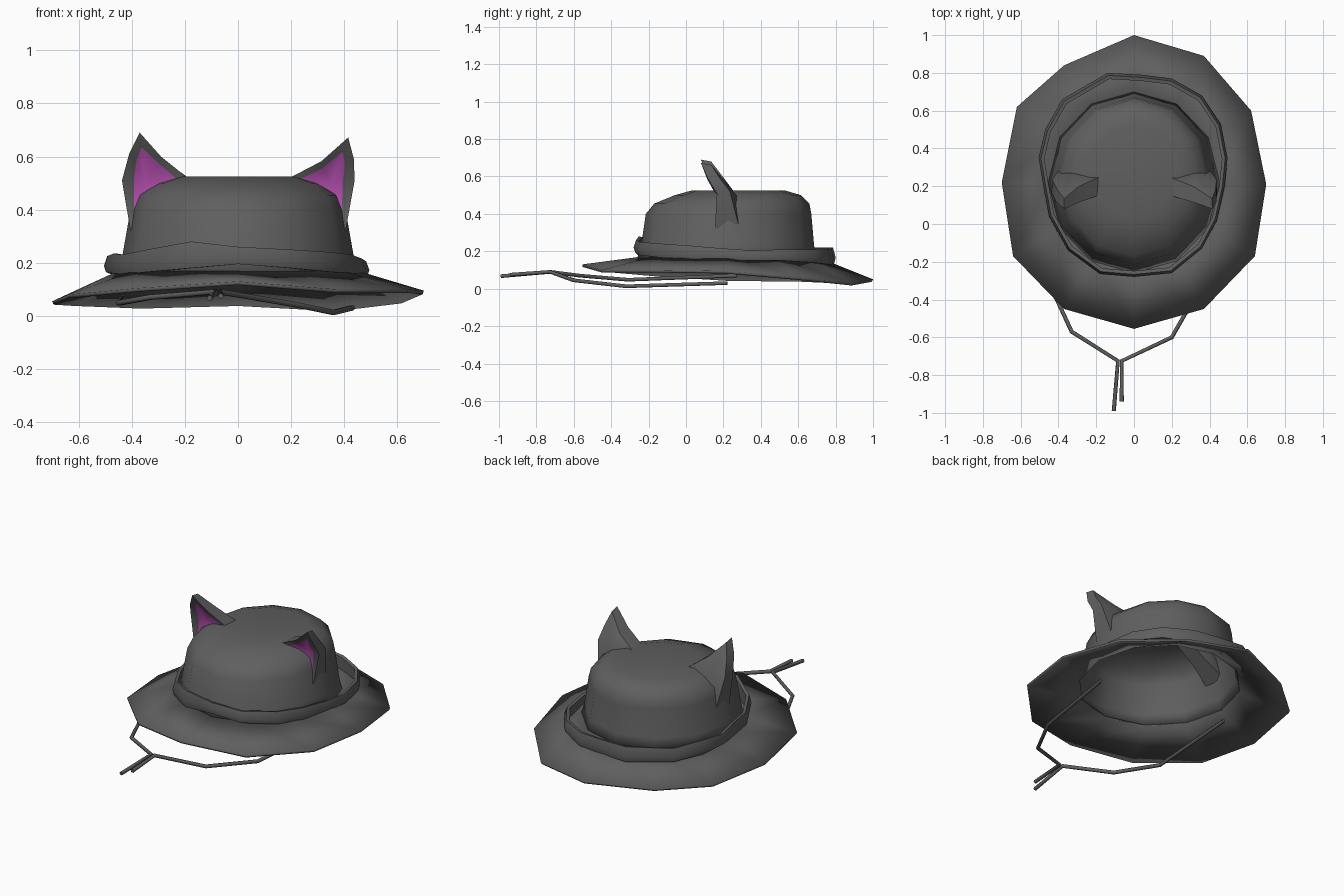
import bpy, bmesh, math
from mathutils import Vector

if "Cube" in bpy.data.objects:
    bpy.data.objects.remove(bpy.data.objects["Cube"])


def material(name, rgb):
    m = bpy.data.materials.new(name)
    m.diffuse_color = (*rgb, 1)
    m.use_nodes = True
    m.node_tree.nodes["Principled BSDF"].inputs["Base Color"].default_value = m.diffuse_color
    return m


GREY = material("dark grey felt", (0.115, 0.115, 0.115))
PINK = material("inner ear purple", (0.50, 0.085, 0.47))


def build(name, rings, closed=False, cap=None, thickness=0, angle=40, pink_ring=None):
    """Loft equal-length closed rings; optionally close the loft or fan to a cap point."""
    bm = bmesh.new()
    loops = [[bm.verts.new(p) for p in r] for r in rings]
    n = len(loops[0])
    pairs = list(zip(loops, loops[1:])) + ([(loops[-1], loops[0])] if closed else [])
    for a, b in pairs:
        for i in range(n):
            j = (i + 1) % n
            bm.faces.new((a[i], a[j], b[j], b[i]))
    for ring_index, point, mat in cap or []:
        c, loop = bm.verts.new(point), loops[ring_index]
        for i in range(n):
            bm.faces.new((loop[i], loop[(i + 1) % n], c)).material_index = mat
    bmesh.ops.recalc_face_normals(bm, faces=bm.faces[:])
    me = bpy.data.meshes.new(name)
    bm.to_mesh(me)
    bm.free()
    ob = bpy.data.objects.new(name, me)
    bpy.context.collection.objects.link(ob)
    me.materials.append(GREY)
    me.materials.append(PINK)
    if thickness:
        mod = ob.modifiers.new("thickness", "SOLIDIFY")
        mod.thickness = thickness
    bpy.ops.object.select_all(action="DESELECT")
    ob.select_set(True)
    bpy.context.view_layer.objects.active = ob
    bpy.ops.object.shade_smooth_by_angle(angle=math.radians(angle))
    return ob


def oval(rx, y0, y1, z, n=12):
    """Oval ring, clockwise from the back."""
    return [(rx * math.sin(2 * math.pi * k / n),
             (y0 + y1) / 2 + (y1 - y0) / 2 * math.cos(2 * math.pi * k / n), z)
            for k in range(n)]


# Crown: hollow dome with a slightly dented top
crown = [oval(*r) for r in [
    (0.455, -0.26, 0.70, 0.165), (0.435, -0.24, 0.685, 0.23), (0.405, -0.215, 0.67, 0.40),
    (0.385, -0.17, 0.66, 0.455), (0.32, -0.06, 0.615, 0.50), (0.24, 0.03, 0.53, 0.525)]]
build("crown", crown, cap=[(5, (0, 0.25, 0.505), 0)], thickness=0.008)

# Brim: uneven twelve-sided edge
edge = [(0, 1.0, .05), (.37, .89, .03), (.62, .60, .06), (.70, .21, .095),
        (.64, -.17, .10), (.37, -.45, .10), (0, -.555, .13), (-.37, -.45, .105),
        (-.64, -.17, .08), (-.70, .22, .055), (-.62, .62, .05), (-.37, .84, .04)]
build("brim", [edge, oval(0.45, -0.25, 0.70, 0.17)], thickness=0.014)

# Band: loose, wavy strip round the crown (x, y, low z, high z)
band = [(-.14, .80, .13, .22), (.04, .79, .13, .215), (.2, .77, .13, .21),
        (.36, .68, .14, .21), (.46, .53, .15, .21), (.495, .35, .15, .205),
        (.48, .2, .155, .215), (.44, .02, .16, .23), (.36, -.13, .165, .24),
        (.2, -.26, .18, .25), (0, -.28, .195, .26), (-.18, -.265, .18, .28),
        (-.35, -.14, .165, .25), (-.45, .04, .155, .23), (-.48, .2, .16, .235),
        (-.505, .35, .165, .225), (-.47, .5, .15, .235), (-.38, .66, .14, .22)]


def strip(s, t):
    return [(x * s, 0.25 + (y - 0.25) * s, lo + (hi - lo) * t) for x, y, lo, hi in band]


build("hat_band", [strip(0.985, 0), strip(1, 0.4), strip(0.975, 1), strip(0.94, 0.95),
                   strip(0.94, 0)], closed=True)

# Ears: thick folded cones with a recessed purple front
front = [(.37, .08, .69), (.29, .115, .60), (.19, .15, .52), (.29, .17, .42),
         (.405, .155, .32), (.437, .165, .51), (.41, .115, .61)]
back = [(.37, .135, .68), (.29, .20, .595), (.18, .25, .515), (.29, .27, .42),
        (.405, .28, .345), (.432, .235, .52), (.405, .18, .61)]
inset = [(.363, .11, .635), (.30, .13, .575), (.23, .155, .515), (.30, .18, .43),
         (.39, .165, .35), (.392, .175, .51), (.383, .13, .585)]


def ear(name, side, lean):
    def place(points):
        # lean pushes the upper part of the ear outward
        return [(side * (x + lean * max(0, (z - 0.5) / 0.19)), y, z - lean * 0.4 * (z > 0.55))
                for x, y, z in points]
    center = place([(.34, .27, .50), (.35, .19, .49)])
    build(name, [place(back), place(front), place(inset)],
          cap=[(0, center[0], 0), (2, center[1], 1)], angle=50)


ear("left_ear", -1, 0)
ear("right_ear", 1, 0.045)


# Chin cords: thin tubes meeting at a knot, with two loose tails
def cord(name, points, radius=0.011):
    cu = bpy.data.curves.new(name, "CURVE")
    cu.dimensions = "3D"
    cu.bevel_depth, cu.bevel_resolution, cu.use_fill_caps = radius, 1, True
    sp = cu.splines.new("POLY")
    sp.points.add(len(points) - 1)
    for p, co in zip(sp.points, points):
        p.co = (*co, 1)
    cu.materials.append(GREY)
    bpy.context.collection.objects.link(bpy.data.objects.new(name, cu))


cord("left_cord", [(-.43, .27, .07), (-.45, -.31, .048), (-.33, -.57, .07),
                   (-.085, -.725, .09), (-.107, -.99, .067)])
cord("right_cord", [(.43, .22, .03), (.36, -.32, .013), (.20, -.60, .045),
                    (-.065, -.725, .09), (-.065, -.94, .075)])
